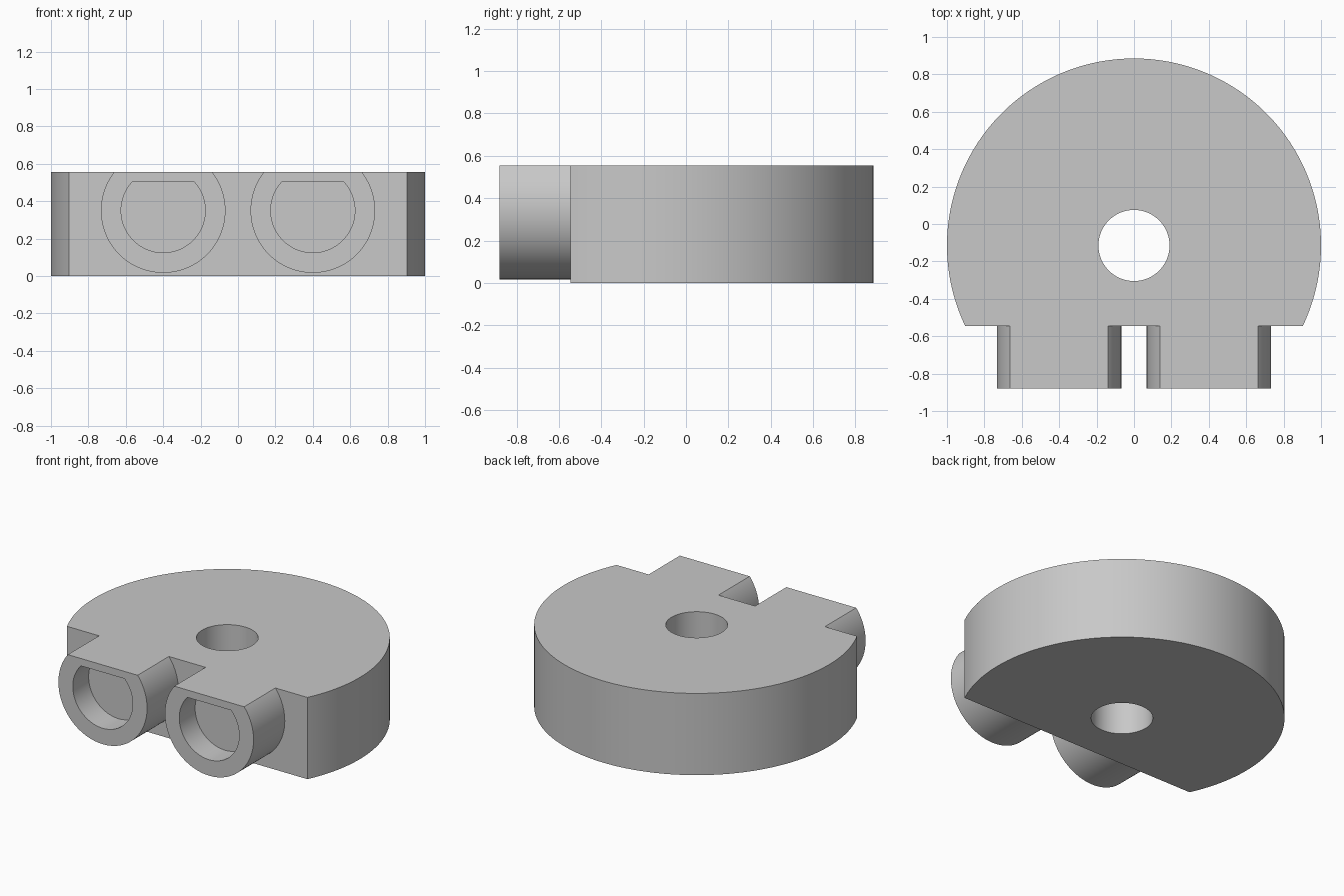
import bpy
import bmesh
from math import asin, cos, sin, pi
from mathutils import Matrix, Vector

HEIGHT = 0.555
FRONT, FACE = -0.88, -0.545      # tube mouths, flat face of the disc
CENTRE_Y = -0.115
TUBE_X, TUBE_Z = 0.4, 0.35

cube = bpy.data.objects.get("Cube")
if cube:
    bpy.data.objects.remove(cube, do_unlink=True)

grey = bpy.data.materials.new("plain grey")
grey.use_nodes = True
colour = (0.58, 0.58, 0.58, 1)
grey.diffuse_color = colour
grey.node_tree.nodes["Principled BSDF"].inputs["Base Color"].default_value = colour


def prism(name, radius, depth, matrix, flat=None, steps=128):
    """Extrude a circle along z, optionally cut by a chord at y = flat."""
    if flat is None:
        angles = [2 * pi * i / steps for i in range(steps)]
    else:
        a = asin(flat / radius)
        angles = [pi - a + (pi + 2 * a) * i / steps for i in range(steps + 1)]
    bm = bmesh.new()
    base = bm.faces.new([bm.verts.new((radius * cos(t), radius * sin(t), 0))
                         for t in angles])
    top = bmesh.ops.extrude_face_region(bm, geom=[base])["geom"]
    bmesh.ops.translate(bm, vec=(0, 0, depth),
                        verts=[v for v in top if isinstance(v, bmesh.types.BMVert)])
    bm.transform(matrix)
    bmesh.ops.recalc_face_normals(bm, faces=bm.faces)
    mesh = bpy.data.meshes.new(name)
    bm.to_mesh(mesh)
    bm.free()
    mesh.materials.append(grey)
    obj = bpy.data.objects.new(name, mesh)
    bpy.context.collection.objects.link(obj)
    return obj


def combine(target, other, operation):
    """Apply a boolean and remove the helper."""
    mod = target.modifiers.new("join", "BOOLEAN")
    mod.operation, mod.solver, mod.object = operation, "EXACT", other
    bpy.context.view_layer.objects.active = target
    bpy.ops.object.modifier_apply(modifier=mod.name)
    bpy.data.objects.remove(other, do_unlink=True)


def facing_back(x, y):
    """Prism axis runs toward +y, profile up stays +z."""
    rows = Matrix(((1, 0, 0), (0, 0, 1), (0, 1, 0))).to_4x4()
    return Matrix.Translation((x, y, TUBE_Z)) @ rows


# Disc with a flat front, left tall until the top is trimmed;
# the chord is cut on the upper side, so turn it half round
turn = Matrix.Translation((0, CENTRE_Y, 0)) @ Matrix.Rotation(pi, 4, "Z")
body = prism("disc_body", 1.0, HEIGHT + 0.3, turn, flat=CENTRE_Y - FACE)

# Round tubes on the flat front
for x in (-TUBE_X, TUBE_X):
    combine(body, prism("tube", 0.333, 0.55, facing_back(x, FRONT)), "UNION")

# Trim everything level at the top
combine(body, prism("trim", 2.0, 1.0, Matrix.Translation((0, 0, HEIGHT))), "DIFFERENCE")

# Centre hole and blind flat-topped bores
combine(body, prism("hole", 0.19, 1.2, Matrix.Translation((0, CENTRE_Y, -0.2))), "DIFFERENCE")
for x in (-TUBE_X, TUBE_X):
    bore = prism("bore", 0.225, 0.27, facing_back(x, FRONT - 0.1), flat=0.155)
    combine(body, bore, "DIFFERENCE")

# Smooth curved walls, sharp rims
bpy.ops.object.select_all(action="DESELECT")
body.select_set(True)
bpy.context.view_layer.objects.active = body
bpy.ops.object.shade_smooth_by_angle(angle=pi / 6)
